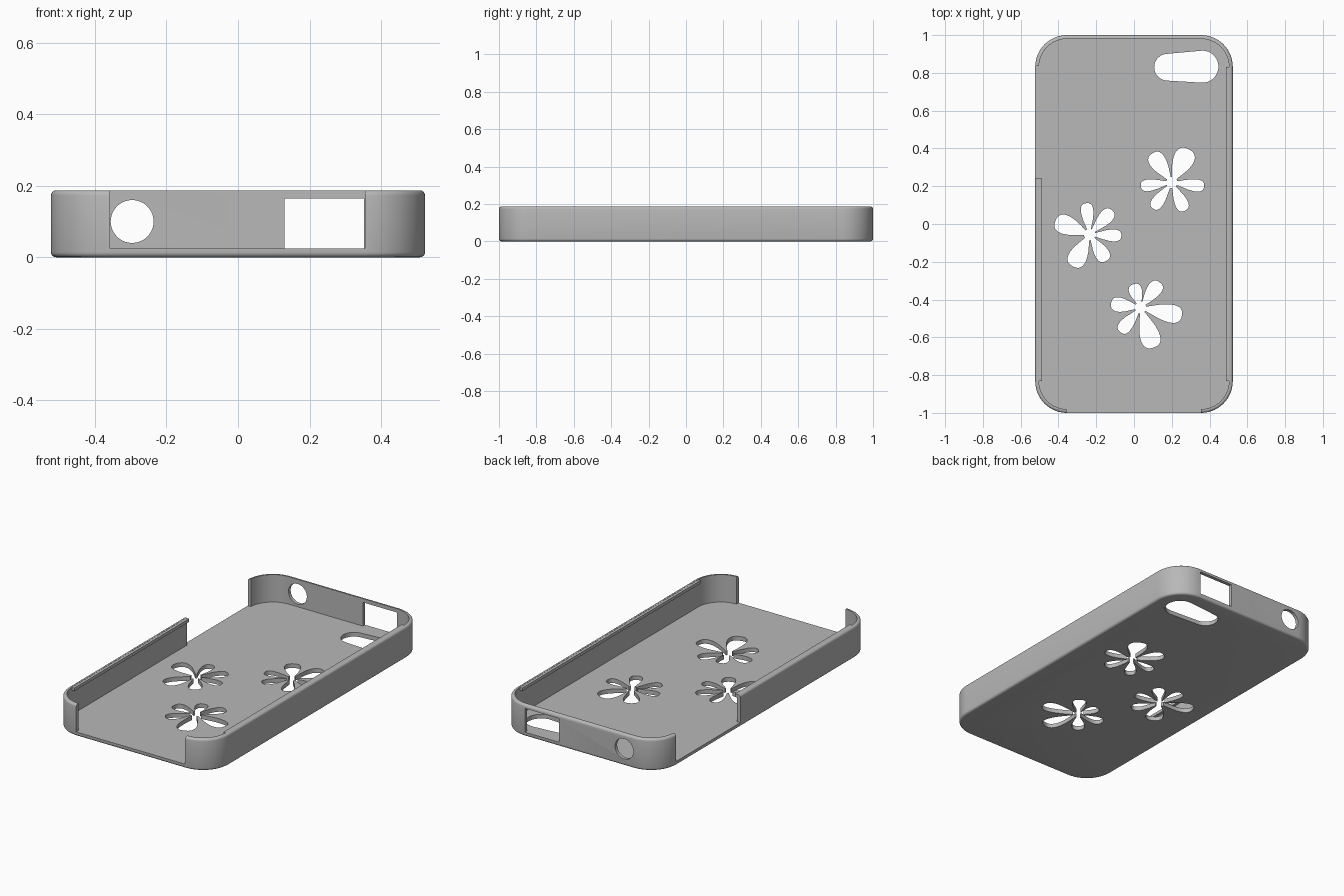
import bpy, bmesh, math

if "Cube" in bpy.data.objects:
    bpy.data.objects.remove(bpy.data.objects["Cube"], do_unlink=True)

grey = bpy.data.materials.new("plain grey")
grey.use_nodes = True
COLOUR = (0.48, 0.48, 0.48, 1)
grey.diffuse_color = COLOUR
grey.node_tree.nodes["Principled BSDF"].inputs["Base Color"].default_value = COLOUR

HX, HY, HEIGHT, FLOOR = 0.523, 1.0, 0.187, 0.025
RADIUS, WALL, BEVEL = 0.168, 0.02, 0.014


def loft(name, rings):
    """Closed solid through a stack of equal-length point rings."""
    bm = bmesh.new()
    loops = [[bm.verts.new(p) for p in ring] for ring in rings]
    n = len(loops[0])
    for a, b in zip(loops, loops[1:]):
        for i in range(n):
            j = (i + 1) % n
            bm.faces.new((a[i], a[j], b[j], b[i]))
    bm.faces.new(loops[0][::-1])
    bm.faces.new(loops[-1])
    bmesh.ops.recalc_face_normals(bm, faces=bm.faces)
    mesh = bpy.data.meshes.new(name)
    bm.to_mesh(mesh)
    bm.free()
    mesh.materials.append(grey)
    ob = bpy.data.objects.new(name, mesh)
    bpy.context.collection.objects.link(ob)
    return ob


def rounded_ring(inset, z, steps=14):
    """Rounded rectangle of the case outline, moved inwards by inset."""
    r = RADIUS - inset
    pts = []
    for q, (sx, sy) in enumerate([(1, 1), (-1, 1), (-1, -1), (1, -1)]):
        for k in range(steps + 1):
            a = math.pi / 2 * (q + k / steps)
            pts.append((sx * (HX - RADIUS) + r * math.cos(a),
                        sy * (HY - RADIUS) + r * math.sin(a), z))
    return pts


def box(name, x0, x1, y0, y1, z0, z1):
    ring = [(x0, y0), (x1, y0), (x1, y1), (x0, y1)]
    return loft(name, [[(x, y, z) for x, y in ring] for z in (z0, z1)])


def prism(name, outline):
    """Vertical cutter that goes through the floor."""
    return loft(name, [[(x, y, z) for x, y in outline] for z in (-0.05, 0.08)])


def flower(cx, cy, petals, n=240):
    """Petals are (angle, half width, length), angles in degrees."""
    core, pts = 0.03, []
    for i in range(n):
        deg = 360 * i / n
        r = core
        for angle, half, length in petals:
            u = abs((deg - angle + 180) % 360 - 180) / half
            if u < 1:
                r = max(r, core + (length - core) * (1 - u ** 3) ** 0.5)
        a = math.radians(deg)
        pts.append((cx + r * math.cos(a), cy + r * math.sin(a)))
    return pts


def cut(target, cutter):
    cutter.hide_render = True
    mod = target.modifiers.new("cut", "BOOLEAN")
    mod.operation, mod.solver, mod.object = "DIFFERENCE", "EXACT", cutter
    bpy.context.view_layer.objects.active = target
    bpy.ops.object.modifier_apply(modifier=mod.name)
    bpy.data.objects.remove(cutter, do_unlink=True)


# Outer shell with rounded top and bottom rims
arc = [(BEVEL * (1 - math.sin(t)), BEVEL * (1 - math.cos(t)))
       for t in [math.pi / 2 * k / 4 for k in range(5)]]
rings = [rounded_ring(i, z) for i, z in arc]
rings += [rounded_ring(i, HEIGHT - z) for i, z in reversed(arc)]
case = loft("case_body", rings)

# Inner tray
cut(case, loft("tray_cutter", [rounded_ring(WALL, FLOOR), rounded_ring(WALL, 0.3)]))

# Open front and open stretch of the side wall
cut(case, box("front_opening", -0.358, 0.355, -1.1, -0.9, FLOOR, 0.3))
cut(case, box("side_opening", -0.6, -0.45, 0.24, 0.838, FLOOR, 0.3))

# Back wall: square window and round hole
cut(case, box("back_window", 0.13, 0.353, 0.9, 1.1, FLOOR, 0.165))
circle = [2 * math.pi * k / 40 for k in range(40)]
cut(case, loft("back_hole", [[(-0.296 + 0.06 * math.cos(a), y, 0.1 + 0.06 * math.sin(a))
                              for a in circle] for y in (0.9, 1.1)]))

# Tapered slot in the floor
slot = []
for cx, cy, r, start in [(0.362, 0.833, 0.085, -90), (0.178, 0.83, 0.071, 90)]:
    for k in range(19):
        a = math.radians(start + 10 * k)
        slot.append((cx + r * math.cos(a), cy + r * math.sin(a)))
cut(case, prism("slot_cutter", slot))

# Flower cut-outs
flowers = [
    (0.2, 0.22, [(63, 27, 0.197), (124, 23, 0.185), (187, 18, 0.165),
                 (234, 18, 0.17), (295, 20, 0.165), (353, 18, 0.172)]),
    (-0.235, -0.056, [(158, 25, 0.195), (242, 25, 0.19), (303, 22, 0.165),
                      (358, 18, 0.168), (47, 20, 0.175), (96, 19, 0.167)]),
    (0.035, -0.443, [(349, 21, 0.222), (288, 23, 0.222), (230, 20, 0.168),
                     (172, 23, 0.158), (107, 25, 0.13), (53, 22, 0.168)]),
]
for cx, cy, petals in flowers:
    cut(case, prism("flower_cutter", flower(cx, cy, petals)))

# Overhanging lips along the long walls
lips = [box("right_wall_lip", -0.51, -0.487, -0.832, 0.24, 0.168, HEIGHT - 0.001),
        box("left_wall_lip", 0.487, 0.51, -0.832, 0.832, 0.168, HEIGHT - 0.001)]

bpy.ops.object.select_all(action="DESELECT")
for ob in [case] + lips:
    ob.select_set(True)
bpy.context.view_layer.objects.active = case
bpy.ops.object.shade_smooth_by_angle(angle=math.radians(30))
